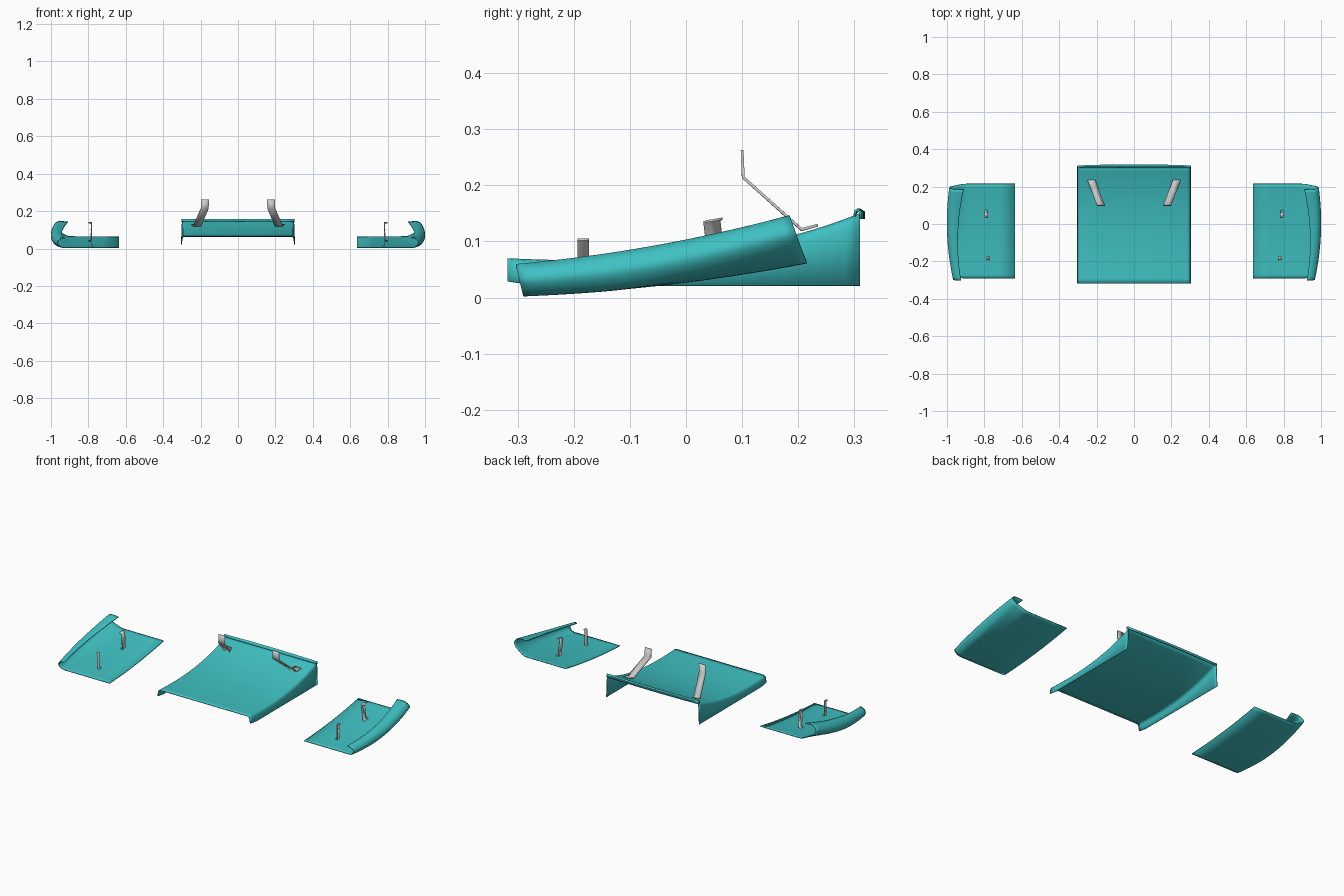
import bpy
from mathutils import Vector

if "Cube" in bpy.data.objects:
    bpy.data.objects.remove(bpy.data.objects["Cube"])

teal = bpy.data.materials.new("teal_panel")
teal.diffuse_color = (0.05, 0.53, 0.54, 1)
teal.use_nodes = True
teal.node_tree.nodes["Principled BSDF"].inputs["Base Color"].default_value = teal.diffuse_color


def loft(name, rows, thickness, mat=None, angle=0.7):
    """Skin a grid of points and give it sheet thickness."""
    n = len(rows[0])
    verts = [p for row in rows for p in row]
    faces = [(i * n + j, i * n + j + 1, (i + 1) * n + j + 1, (i + 1) * n + j)
             for i in range(len(rows) - 1) for j in range(n - 1)]
    me = bpy.data.meshes.new(name)
    me.from_pydata(verts, [], faces)
    ob = bpy.data.objects.new(name, me)
    bpy.context.collection.objects.link(ob)
    if mat:
        me.materials.append(mat)
    s = ob.modifiers.new("thickness", "SOLIDIFY")
    s.thickness, s.offset = thickness, 0
    s.use_even_offset = True
    bpy.ops.object.select_all(action='DESELECT')
    ob.select_set(True)
    bpy.context.view_layer.objects.active = ob
    bpy.ops.object.shade_smooth_by_angle(angle=angle)
    return ob


def spline(pts, steps):
    """Catmull-Rom curve through pts."""
    p = [Vector(q) for q in pts]
    p = [2 * p[0] - p[1]] + p + [2 * p[-1] - p[-2]]
    out = []
    for i in range(1, len(p) - 2):
        a, b, c, d = p[i - 1:i + 3]
        for k in range(steps):
            t = k / steps
            out.append(0.5 * (2 * b + (c - a) * t + (2 * a - 5 * b + 4 * c - d) * t**2
                              + (3 * b - a - 3 * c + d) * t**3))
    return out + [p[-2]]


def bracket(name, path, width, thickness):
    """Bent metal strip: path of centre points, width is a vector."""
    w = Vector(width) / 2
    return loft(name, [[Vector(p) - w, Vector(p) + w] for p in path], thickness, angle=0.3)


def mirrored(points, side):
    return [(side * x, y, z) for x, y, z in points]


# Centre diffuser: curved deck with folded-down side walls
def deck_z(y):
    g = (y + 0.32) / 0.63
    return 0.068 - 0.03 * g + 0.05 * g**2 + 0.06 * g**3


rows = []
for i in range(25):
    y = -0.318 + 0.628 * i / 24
    z = deck_z(y)
    low = 0.021 + 0.008 * max(0, 1 - i / 2)
    half = [(0.303, y, low), (0.299, y, z - 0.018), (0.297, y, z - 0.008),
            (0.292, y, z - 0.002), (0.283, y, z), (0.1, y, z)]
    rows.append(mirrored(half, 1) + mirrored(half, -1)[::-1])
loft("centre_diffuser", rows, 0.004, teal)

# Rolled lip on the trailing edge, slightly bowed
rows = []
for i in range(13):
    x = -0.301 + 0.602 * i / 12
    bow = -0.006 * (x / 0.3)**2
    rows.append([(x, 0.300, 0.145), (x, 0.305 + bow / 2, 0.154), (x, 0.311 + bow, 0.156),
                 (x, 0.317 + bow, 0.152), (x, 0.317 + bow, 0.140)])
loft("trailing_lip", rows, 0.004, teal, 0.9)


# Side floor panel with the outer edge curled over and a tunnel growing rearward
def base_z(f):
    return 0.005 + 0.02 * f + 0.038 * f**2


def side_section(f):
    b = base_z(f)
    t = 0.057 + 0.042 * f + 0.045 * f**2
    outer = 0.965 + 0.108 * f - 0.088 * f**2
    lip = 0.925 + 0.081 * f - 0.096 * f**2
    h = b + 0.028 * max(0, (f - 0.3) / 0.7)**1.3
    r = t - h
    pts = [(0.87, b), (0.91, b + 0.1 * (h - b)), (outer - 0.033, b + 0.85 * (h - b)),
           (outer - 0.012, h + 0.15 * r), (outer, h + 0.5 * r),
           (outer - 0.010, h + 0.84 * r), (outer - 0.030, t), (lip, t - 0.002)]
    curve = [(0.636, b), (0.72, b), (0.80, b)] + [tuple(q) for q in spline(pts, 5)]
    y = -0.29 + 0.505 * f
    shear = 0.013 + 0.017 * f
    return [(x, y - shear * (z - b) / (t - b), z) for x, z in curve]


sections = [side_section(i / 28) for i in range(29)]

for side, tag in ((-1, "left"), (1, "right")):
    loft(tag + "_floor_panel", [mirrored(s, side) for s in sections], 0.005, teal)

    # Mounting tabs standing on the floor panel
    zf, zr = base_z(0.21), base_z(0.67)
    bracket(tag + "_front_tab", mirrored(
        [(0.772, -0.183, zf + 0.004), (0.782, -0.183, zf + 0.004),
         (0.782, -0.183, 0.102), (0.792, -0.183, 0.103)], side), (0, 0.02, 0), 0.004)
    bracket(tag + "_rear_tab", mirrored(
        [(0.800, 0.060, zr + 0.004), (0.787, 0.058, zr + 0.004),
         (0.783, 0.046, 0.136), (0.800, 0.050, 0.138)], side), (0, 0.03, 0.005), 0.004)

    # Tall angled stay at the back of the diffuser
    bracket(tag + "_diffuser_stay", mirrored(
        [(0.228, 0.235, 0.129), (0.218, 0.206, 0.121),
         (0.178, 0.102, 0.214), (0.176, 0.100, 0.263)], side), (0.042, 0, 0), 0.005)
